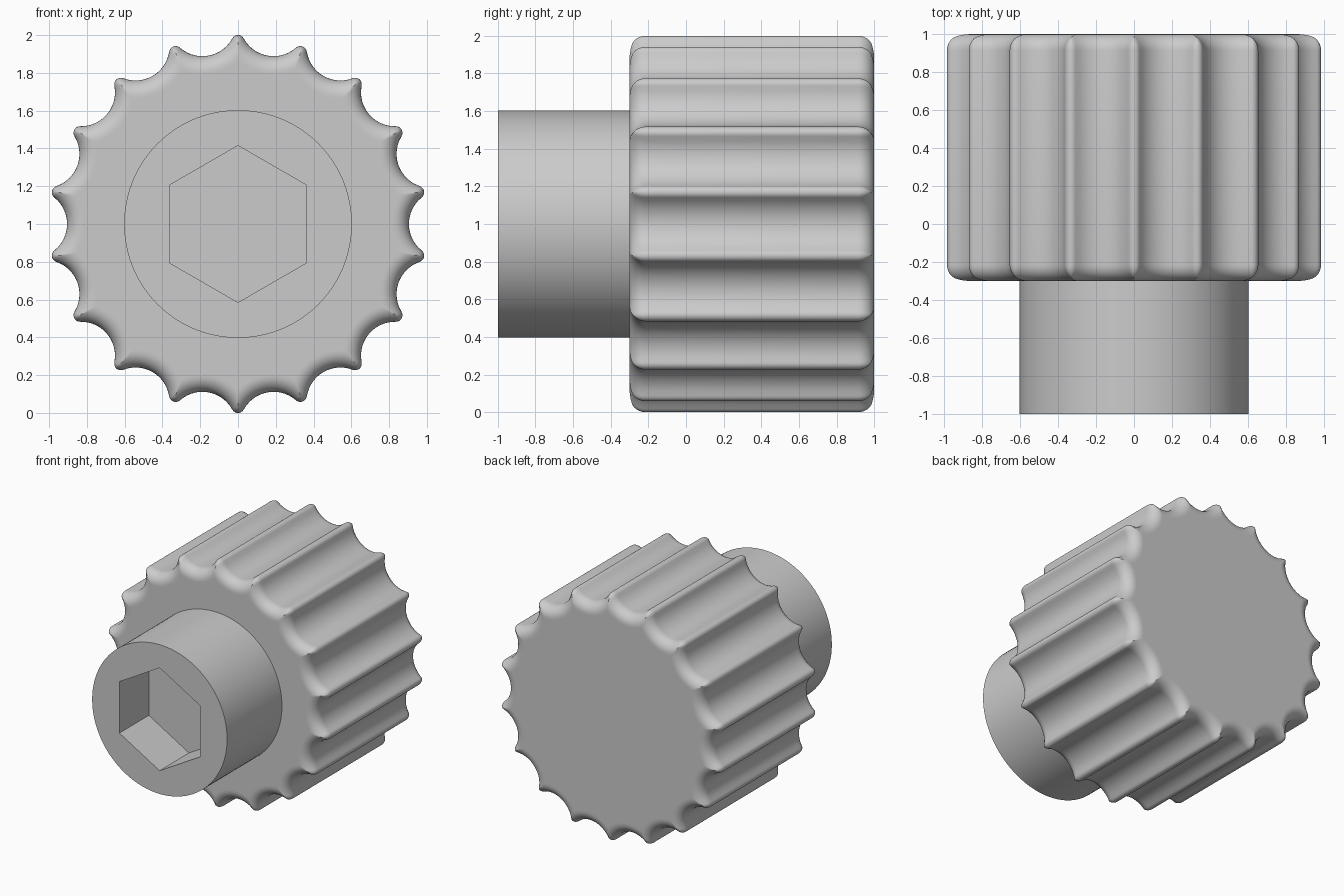
import bpy, bmesh, math

cube = bpy.data.objects.get("Cube")
if cube:
    bpy.data.objects.remove(cube, do_unlink=True)

CENTRE_Z = 1.0
TEETH = 18
HALF = math.pi / TEETH        # half the angle of one tooth
TIP_R, SCALLOP_R = 0.035, 0.18
TIP_C = 1 - TIP_R             # distance of tip centres from the axis
SCALLOP_C = TIP_C * math.cos(HALF) + math.sqrt(
    (SCALLOP_R + TIP_R) ** 2 - (TIP_C * math.sin(HALF)) ** 2)
FILLET = 0.085

grey = bpy.data.materials.new("plain grey")
grey.use_nodes = True
colour = (0.6, 0.6, 0.6, 1)
grey.diffuse_color = colour
grey.node_tree.nodes["Principled BSDF"].inputs["Base Color"].default_value = colour


def finish(bm, name):
    bmesh.ops.recalc_face_normals(bm, faces=bm.faces[:])
    mesh = bpy.data.meshes.new(name)
    bm.to_mesh(mesh)
    bm.free()
    mesh.materials.append(grey)
    obj = bpy.data.objects.new(name, mesh)
    bpy.context.collection.objects.link(obj)
    bpy.ops.object.select_all(action='DESELECT')
    obj.select_set(True)
    bpy.context.view_layer.objects.active = obj
    bpy.ops.object.shade_smooth_by_angle(angle=math.radians(35))
    return obj


def ring(bm, polar, y):
    """Loop of vertices around the y axis from (angle, radius) pairs."""
    return [bm.verts.new((r * math.sin(a), y, CENTRE_Z + r * math.cos(a)))
            for a, r in polar]


def skin(bm, a, b):
    for i in range(len(a)):
        j = (i + 1) % len(a)
        bm.faces.new((a[i], a[j], b[j], b[i]))


def switch_angle(inset):
    """Angle from the valley where the scallop arc meets the tip arc."""
    if inset >= TIP_R:
        return HALF
    f = (SCALLOP_R + inset) / (SCALLOP_R + TIP_R)
    x = SCALLOP_C + (TIP_C * math.cos(HALF) - SCALLOP_C) * f
    return math.atan2(TIP_C * math.sin(HALF) * f, x)


def radius(t, inset):
    """Scalloped outline radius, moved inward by inset."""
    if t <= switch_angle(inset) + 1e-6:
        s = SCALLOP_C * math.sin(t)
        return SCALLOP_C * math.cos(t) - math.sqrt(max(0, (SCALLOP_R + inset) ** 2 - s * s))
    s = TIP_C * math.sin(HALF - t)
    return TIP_C * math.cos(HALF - t) + math.sqrt(max(0, (TIP_R - inset) ** 2 - s * s))


# Sample angles over one tooth, valley to tip and mirrored
meet = switch_angle(0)
half = [meet * k / 9 for k in range(10)] + [meet + (HALF - meet) * k / 5 for k in range(1, 6)]
tooth = [-t for t in half[:0:-1]] + half[:-1]


def outline(inset):
    return [((2 * n + 1) * HALF + t, radius(abs(t), inset))
            for n in range(TEETH) for t in tooth]


# Fluted grip with rounded ends
FRONT, BACK, STEPS = -0.3, 1.0, 8
levels = [(FILLET + 0.01, 0)]
for k in range(STEPS + 1):
    a = math.pi / 2 * k / STEPS
    levels.append((FILLET * (1 - math.sin(a)), FILLET * (1 - math.cos(a))))
bm = bmesh.new()
rings = [ring(bm, outline(d), FRONT + h) for d, h in levels]
rings += [ring(bm, outline(d), BACK - h) for d, h in reversed(levels)]
for a, b in zip(rings, rings[1:]):
    skin(bm, a, b)
bm.faces.new(rings[0])
bm.faces.new(rings[-1])
finish(bm, "fluted_grip")


# Round hub with a hexagonal socket in its front
def regular(n, r):
    return [(2 * math.pi * i / n, r) for i in range(n)]


bm = bmesh.new()
rim = ring(bm, regular(96, 0.603), -1)
base = ring(bm, regular(96, 0.603), FRONT + 0.05)
mouth = ring(bm, regular(6, 0.415), -1)
floor = ring(bm, regular(6, 0.415), -0.625)
skin(bm, rim, base)
skin(bm, mouth, floor)
bm.faces.new(base)
bm.faces.new(floor)
edges = [bm.edges.get((loop[i - 1], loop[i])) for loop in (rim, mouth) for i in range(len(loop))]
bmesh.ops.triangle_fill(bm, edges=edges, use_beauty=True, normal=(0, -1, 0))
finish(bm, "socket_hub")
